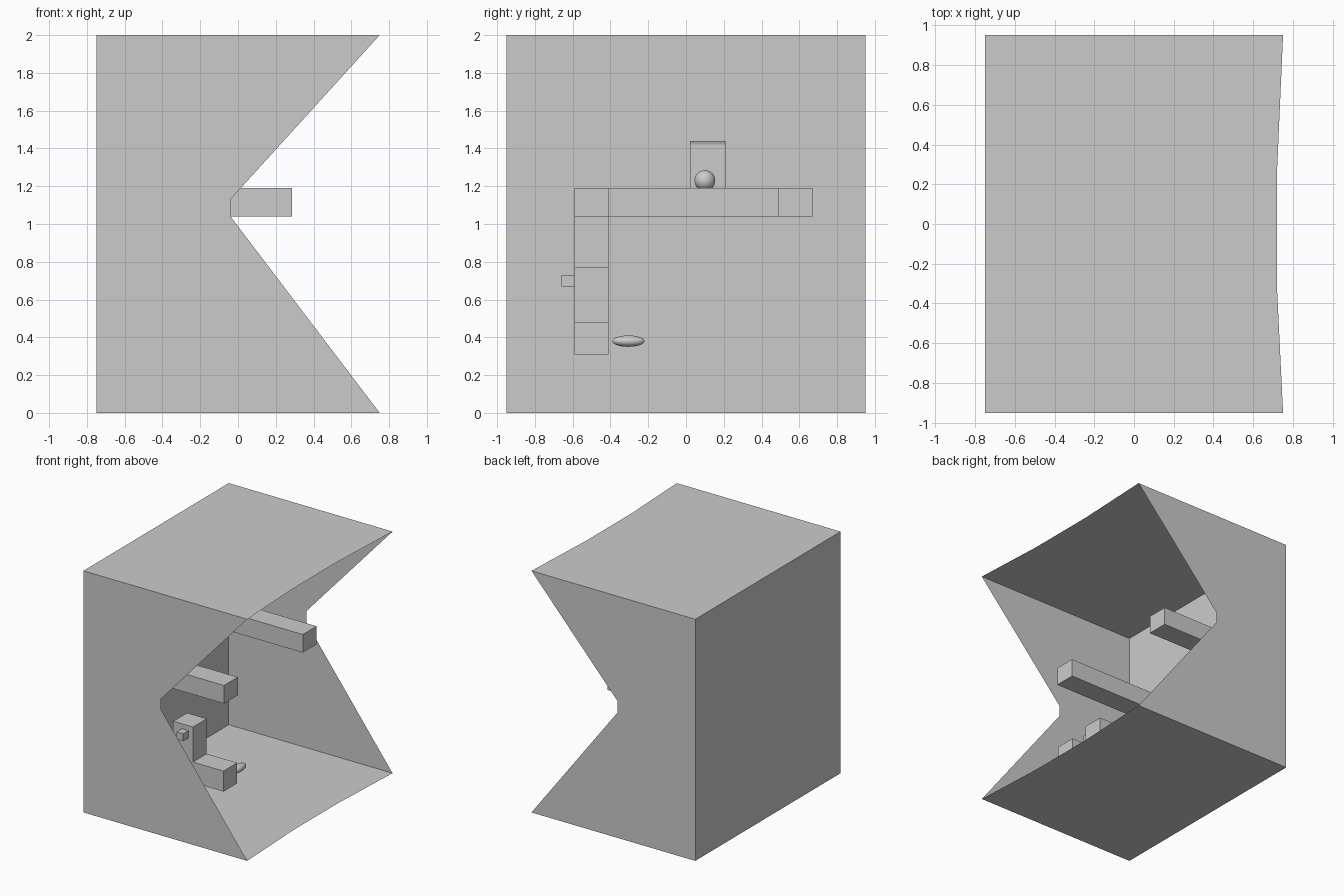
import bpy
import bmesh

cube = bpy.data.objects.get("Cube")
if cube:
    bpy.data.objects.remove(cube, do_unlink=True)

grey = bpy.data.materials.new("plain_grey")
grey.use_nodes = True
colour = (0.6, 0.6, 0.6, 1)
grey.diffuse_color = colour
grey.node_tree.nodes["Principled BSDF"].inputs["Base Color"].default_value = colour

W, D, H = 0.75, 0.95, 2.0


def finish(name, bm):
    mesh = bpy.data.meshes.new(name)
    bm.to_mesh(mesh)
    bm.free()
    mesh.materials.append(grey)
    obj = bpy.data.objects.new(name, mesh)
    bpy.context.collection.objects.link(obj)
    return obj


def sheet(name, points):
    bm = bmesh.new()
    bm.faces.new([bm.verts.new(p) for p in points])
    return finish(name, bm)


def block(name, x, y, z):
    bm = bmesh.new()
    bmesh.ops.create_cube(bm, size=1)
    for v in bm.verts:
        v.co = [r[0] if c < 0 else r[1] for c, r in zip(v.co, (x, y, z))]
    return finish(name, bm)


def ball(name, centre, radii):
    bm = bmesh.new()
    bmesh.ops.create_uvsphere(bm, u_segments=32, v_segments=16, radius=1)
    for v in bm.verts:
        v.co = [c + r * k for c, r, k in zip(centre, radii, v.co)]
    for f in bm.faces:
        f.smooth = True
    return finish(name, bm)


# Open shell: thin floor and roof with a slightly hollowed open edge
for name, z in (("floor", 0), ("roof", H)):
    sheet(name, [(-W, -D, z), (W, -D, z), (0.72, -0.33, z), (0.72, 0.27, z),
                 (W, D, z), (-W, D, z)])

# Notched side walls and plain end wall
for name, y in (("front_wall", -D), ("back_wall", D)):
    sheet(name, [(-W, y, 0), (W, y, 0), (-0.04, y, 1.04), (-0.04, y, 1.13),
                 (W, y, H), (-W, y, H)])
sheet("end_wall", [(-W, -D, 0), (-W, D, 0), (-W, D, H), (-W, -D, H)])

# Raised U-shaped frame against the end wall
wall_x = (-W, -0.57)
near_y, far_y = (-0.59, -0.41), (0.49, 0.67)
rail_z = (1.04, 1.19)
block("near_upper_arm", (-W, 0.285), near_y, rail_z)
block("far_upper_arm", (-W, 0.25), far_y, rail_z)
block("cross_rail", wall_x, (near_y[1], far_y[0]), rail_z)

# Lower arm with its posts and knob
block("lower_arm", (-W, 0.28), near_y, (0.31, 0.48))
block("short_post", (-0.18, 0), near_y, (0.48, 0.77))
block("wall_post", wall_x, near_y, (0.48, 1.04))
block("side_knob", (-0.10, -0.04), (-0.66, -0.59), (0.67, 0.73))

# Rounded fittings
ball("rail_ball", (-0.66, 0.10, 1.23), (0.055, 0.055, 0.055))
ball("flat_pebble", (0.22, -0.305, 0.38), (0.035, 0.085, 0.03))

# Thin wall panel with a small lip
block("wall_panel", (-W, -0.742), (0.02, 0.21), (1.19, 1.42))
sheet("panel_lip", [(-0.742, 0.02, 1.42), (-0.742, 0.21, 1.42),
                    (-0.735, 0.21, 1.44), (-0.735, 0.02, 1.44)])
